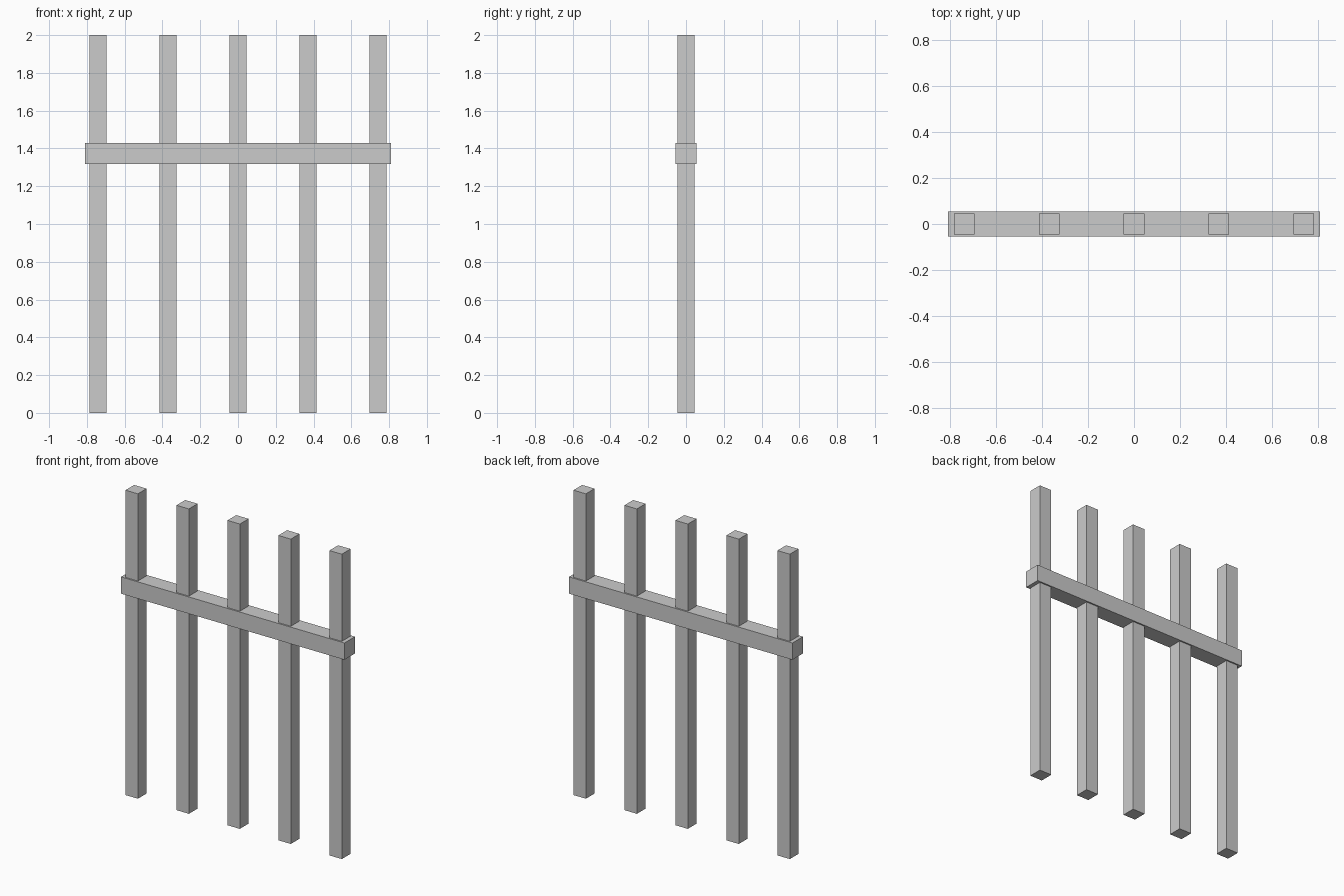
import bpy

if "Cube" in bpy.data.objects:
    bpy.data.objects.remove(bpy.data.objects["Cube"])


def box(name, center, size):
    bpy.ops.mesh.primitive_cube_add(size=1, location=center)
    obj = bpy.context.object
    obj.name = name
    obj.scale = size
    bpy.ops.object.transform_apply(location=False, rotation=False, scale=True)
    return obj


# Five evenly spaced square posts
SPACING = 0.37
for i in range(5):
    box(f"post_{i + 1}", ((i - 2) * SPACING, 0, 1.0), (0.09, 0.09, 2.0))

# Horizontal rail that the posts pass through
box("cross_rail", (0, 0, 1.373), (1.622, 0.109, 0.11))
